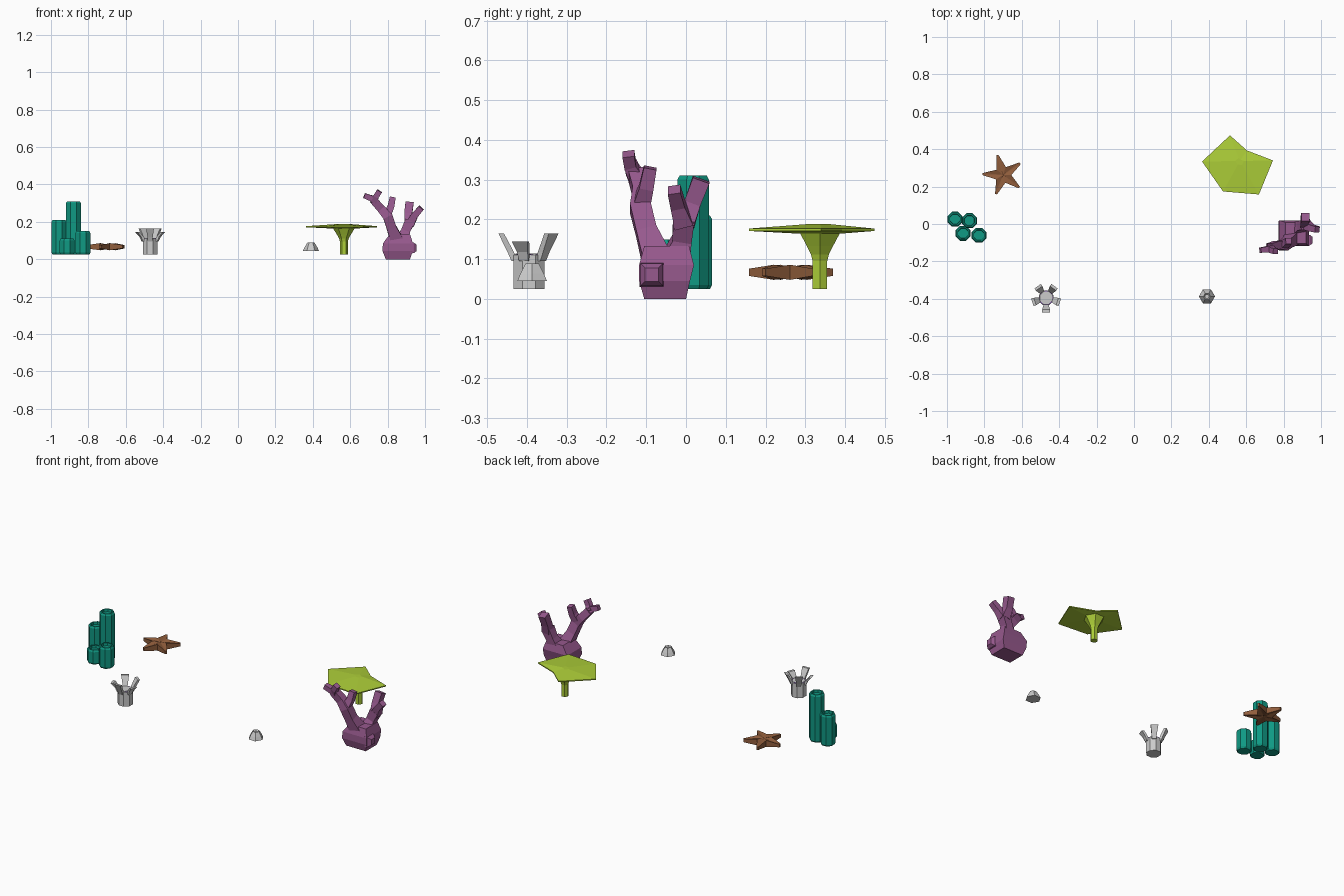
import bpy, bmesh
from math import sin, cos, radians, tau
from mathutils import Vector

if "Cube" in bpy.data.objects:
    bpy.data.objects.remove(bpy.data.objects["Cube"])


def material(name, rgb):
    m = bpy.data.materials.new(name)
    m.diffuse_color = (*rgb, 1)
    m.use_nodes = True
    m.node_tree.nodes["Principled BSDF"].inputs["Base Color"].default_value = m.diffuse_color
    return m


TEAL = material("teal", (0.005, 0.32, 0.23))
BROWN = material("brown", (0.28, 0.11, 0.045))
LIME = material("lime", (0.42, 0.62, 0.04))
PLUM = material("plum", (0.31, 0.10, 0.27))
VIOLET = material("violet", (0.16, 0.06, 0.35))


def loft(bm, rings):
    """Join equal-length rings of points and cap both ends."""
    vs = [[bm.verts.new(p) for p in r] for r in rings]
    for a, b in zip(vs, vs[1:]):
        n = len(a)
        for i in range(n):
            j = (i + 1) % n
            bm.faces.new((a[i], a[j], b[j], b[i]))
    for end in (vs[0], vs[-1]):
        mid = bm.verts.new(sum((v.co for v in end), Vector()) / len(end))
        for i in range(len(end)):
            bm.faces.new((end[i], end[(i + 1) % len(end)], mid))


def finish(bm, name, mat=None):
    bmesh.ops.recalc_face_normals(bm, faces=bm.faces)
    me = bpy.data.meshes.new(name)
    bm.to_mesh(me)
    bm.free()
    ob = bpy.data.objects.new(name, me)
    bpy.context.collection.objects.link(ob)
    if mat:
        me.materials.append(mat)
    return ob


def ring(x, y, z, r, n, turn=0.0):
    return [Vector((x + r * cos(tau * i / n + turn), y + r * sin(tau * i / n + turn), z))
            for i in range(n)]


def turned(name, x, y, profile, n, mat=None, turn=0.0):
    bm = bmesh.new()
    loft(bm, [ring(x, y, z, r, n, turn) for r, z in profile])
    return finish(bm, name, mat)


# Tube sponge cluster: four octagonal tubes with sunken tops
for i, (x, y, h) in enumerate([(-0.957, 0.026, 0.21), (-0.88, 0.018, 0.31),
                               (-0.914, -0.05, 0.11), (-0.829, -0.06, 0.15)]):
    turned(f"tube_sponge_{i + 1}", x, y,
           [(0.037, 0.025), (0.043, 0.035), (0.043, h - 0.01), (0.037, h),
            (0.030, h), (0.028, h - 0.015)], 8, TEAL, tau / 16)

# Starfish: thick in the middle, thin at the tips
bm = bmesh.new()
rings = []
for s in (-1, 1):
    pts = []
    for k in range(5):
        a = radians(34 + 72 * k)
        for da, r, h in ((-0.05, 0.110, 0.009), (0.05, 0.110, 0.009),
                         (tau / 10, 0.044, 0.019)):
            pts.append((-0.70 + r * cos(a + da), 0.263 + r * sin(a + da), 0.067 + s * h))
    rings.append([Vector(p) for p in pts])
loft(bm, rings)
finish(bm, "starfish", BROWN)

# Anemone: octagonal stalk, violet mouth, five flared petals
AX, AY = -0.47, -0.395
turned("anemone_stalk", AX, AY, [(0.042, 0.025), (0.042, 0.11), (0.036, 0.114)], 8, None, tau / 16)
turned("anemone_mouth_ring", AX, AY, [(0.039, 0.108), (0.040, 0.1135)], 8, VIOLET, 0)
bm = bmesh.new()
for k in range(5):
    a = radians(-90 + 72 * k)
    out, side = Vector((cos(a), sin(a), 0)), Vector((-sin(a), cos(a), 0))
    low = k in (1, 4)
    sections = []
    for r, z, w, t in ((0.036, 0.095, 0.012, 0.008), (0.046, 0.118, 0.014, 0.008),
                       (0.070, 0.145 if low else 0.165, 0.021, 0.007)):
        c = Vector((AX, AY, z)) + out * r
        sections.append([c + side * w * p + out * t * q
                         for p, q in ((-1, -1), (1, -1), (1, 1), (-1, 1))])
    loft(bm, sections)
finish(bm, "anemone_petals")

# Barnacle: small six-sided cone with a dimple
turned("barnacle", 0.39, -0.387, [(0.043, 0.045), (0.034, 0.064), (0.019, 0.089), (0.012, 0.082)], 6)

# Table coral: hexagonal stem flaring into an irregular plate
CX, CY = 0.566, 0.337
bm = bmesh.new()
plate = [(0.743, 0.34), (0.604, 0.393), (0.513, 0.474),
         (0.364, 0.334), (0.476, 0.174), (0.668, 0.158)]
rows = [ring(CX, CY, z, r, 6) for r, z in
        ((0.021, 0.025), (0.021, 0.095), (0.026, 0.112), (0.038, 0.133), (0.057, 0.164))]
rows += [[Vector((x, y, z)) for x, y in plate] for z in (0.171, 0.177)]
rows.append([Vector((CX, CY, 0.189)) + (Vector((x, y, 0)) - Vector((CX, CY, 0))) * 0.12
             for x, y in plate])
loft(bm, rows)
finish(bm, "table_coral", LIME)

# Branching coral: boxy swollen base
bm = bmesh.new()
loft(bm, [[Vector(p) for p in ((x0, y0, z), (x1, y0, z), (x1, y1, z), (x0, y1, z))]
          for x0, x1, y0, y1, z in ((0.79, 0.92, -0.105, 0.0, 0.0),
                                    (0.772, 0.935, -0.118, 0.01, 0.045),
                                    (0.775, 0.935, -0.118, 0.02, 0.085),
                                    (0.81, 0.92, -0.105, 0.008, 0.133))])
finish(bm, "branch_coral_base", PLUM)


# Square-section limbs following short paths
def limb(bm, path):
    pts = [Vector(p[:3]) for p in path]
    rows = []
    for i, p in enumerate(path):
        d = (pts[min(i + 1, len(pts) - 1)] - pts[max(i - 1, 0)]).normalized()
        u = Vector((0, 1, 0))
        u = (u - d * u.dot(d)).normalized()
        v = d.cross(u)
        rows.append([pts[i] + (u * a + v * b) * p[3]
                     for a, b in ((-1, -1), (1, -1), (1, 1), (-1, 1))])
    loft(bm, rows)


bm = bmesh.new()
limb(bm, [(0.85, -0.075, 0.10, 0.035), (0.82, -0.10, 0.17, 0.026),
          (0.80, -0.115, 0.23, 0.026), (0.765, -0.112, 0.27, 0.022),
          (0.725, -0.125, 0.315, 0.021)])
limb(bm, [(0.745, -0.118, 0.295, 0.019), (0.715, -0.135, 0.325, 0.016), (0.675, -0.14, 0.34, 0.014)])
limb(bm, [(0.725, -0.125, 0.31, 0.019), (0.738, -0.14, 0.335, 0.015), (0.757, -0.145, 0.365, 0.015)])
limb(bm, [(0.795, -0.113, 0.235, 0.022), (0.817, -0.10, 0.28, 0.018), (0.827, -0.09, 0.33, 0.016)])
finish(bm, "branch_coral_left_limbs", PLUM)

bm = bmesh.new()
limb(bm, [(0.88, -0.025, 0.10, 0.035), (0.895, -0.01, 0.15, 0.024), (0.92, -0.006, 0.205, 0.027)])
limb(bm, [(0.92, -0.005, 0.19, 0.024), (0.945, -0.02, 0.235, 0.018), (0.98, -0.03, 0.275, 0.016)])
limb(bm, [(0.918, -0.003, 0.19, 0.025), (0.91, 0.016, 0.24, 0.021), (0.917, 0.038, 0.30, 0.022)])
finish(bm, "branch_coral_right_limbs", PLUM)

# Short side stub on the base
bm = bmesh.new()
limb(bm, [(0.92, -0.086, 0.061, 0.031), (0.94, -0.086, 0.061, 0.028), (0.955, -0.086, 0.061, 0.017)])
finish(bm, "branch_coral_stub", PLUM)
